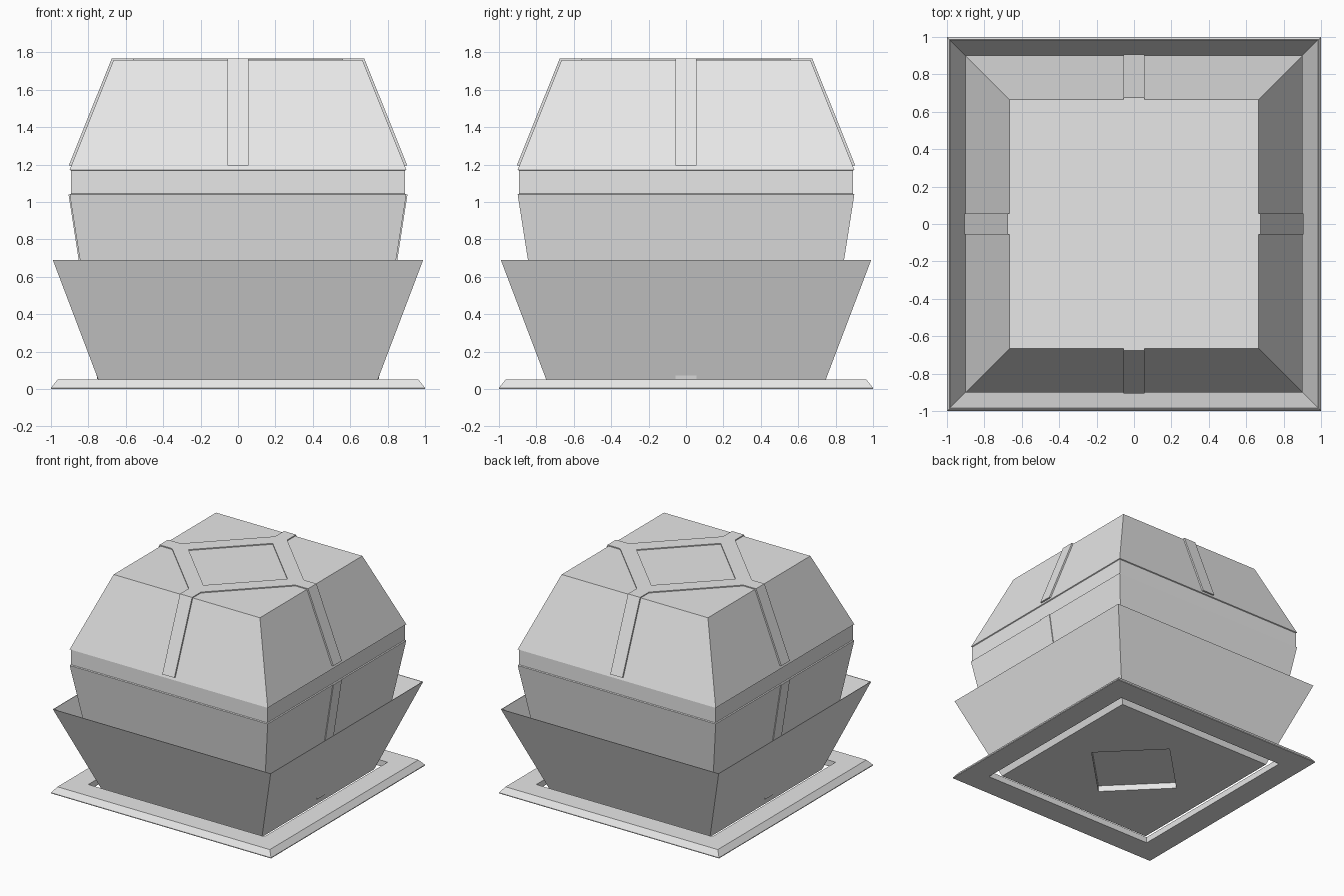
import bpy
import bmesh
from math import pi
from mathutils import Matrix, Vector

if "Cube" in bpy.data.objects:
    bpy.data.objects.remove(bpy.data.objects["Cube"])

grey = bpy.data.materials.new("plain grey")
grey.diffuse_color = (0.8, 0.8, 0.8, 1)
grey.use_nodes = True
grey.node_tree.nodes["Principled BSDF"].inputs["Base Color"].default_value = grey.diffuse_color


def finish(bm, name):
    bmesh.ops.remove_doubles(bm, verts=bm.verts, dist=0.0005)
    bmesh.ops.recalc_face_normals(bm, faces=bm.faces)
    mesh = bpy.data.meshes.new(name)
    bm.to_mesh(mesh)
    bm.free()
    mesh.materials.append(grey)
    obj = bpy.data.objects.new(name, mesh)
    bpy.context.collection.objects.link(obj)
    return obj


def square_loft(name, profile, closed=False, cap_bottom=False, cap_top=False):
    """Stack of square rings, each given as (half width, height)."""
    bm = bmesh.new()
    corners = ((-1, -1), (1, -1), (1, 1), (-1, 1))
    rings = [[bm.verts.new((h * x, h * y, z)) for x, y in corners]
             for h, z in profile]
    pairs = list(zip(rings, rings[1:]))
    if closed:
        pairs.append((rings[-1], rings[0]))
    for a, b in pairs:
        for i in range(4):
            j = (i + 1) % 4
            bm.faces.new((a[i], a[j], b[j], b[i]))
    if cap_bottom:
        bm.faces.new(rings[0][::-1])
    if cap_top:
        bm.faces.new(rings[-1])
    return finish(bm, name)


def quarter_plate(name, outline, z0, z1):
    """Outline of one quarter, turned four times, welded and thickened."""
    bm = bmesh.new()
    for k in range(4):
        turn = Matrix.Rotation(k * pi / 2, 3, 'Z')
        bm.faces.new([bm.verts.new(turn @ Vector((x, y, z0)))
                      for x, y in outline])
    bmesh.ops.remove_doubles(bm, verts=bm.verts, dist=0.0005)
    up = bmesh.ops.extrude_face_region(bm, geom=bm.faces[:],
                                       use_keep_orig=True)
    moved = [v for v in up["geom"] if isinstance(v, bmesh.types.BMVert)]
    bmesh.ops.translate(bm, verts=moved, vec=(0, 0, z1 - z0))
    return finish(bm, name)


def rib(name, profile, angle, half=0.055):
    """Raised strip: (radius, height) profile with a width, turned about z."""
    bm = bmesh.new()
    turn = Matrix.Rotation(angle, 3, 'Z')
    a, b = ([bm.verts.new(turn @ Vector((r, s * half, z))) for r, z in profile]
            for s in (-1, 1))
    bm.faces.new(a)
    bm.faces.new(b[::-1])
    n = len(profile)
    for i in range(n):
        j = (i + 1) % n
        bm.faces.new((a[i], b[i], b[j], a[j]))
    return finish(bm, name)


# Open base frame with a chamfered rim
square_loft("base_frame",
            [(0.8, 0), (1.0, 0), (1.0, 0.006), (0.965, 0.05), (0.8, 0.05)],
            closed=True)

# Flared lower shell, open V gap, middle walls, recessed band and roof
square_loft("body",
            [(0.728, 0), (0.99, 0.69), (0.985, 0.69), (0.746, 0.06),
             (0.90, 1.04), (0.893, 1.045), (0.893, 1.168), (0.90, 1.172),
             (0.665, 1.76)], cap_top=True)

# Underside with a diamond recess
D = 0.43
H = 0.728
quarter_plate("underside", [(D, 0), (H, 0), (H, H), (0, H), (0, D)], 0, 0.05)
quarter_plate("recess_ceiling", [(0, 0), (D + .02, 0), (0, D + .02)],
              0.05, 0.06)

# Diamond frame with four arms on the roof
quarter_plate("roof_frame",
              [(0.45, 0), (0.675, 0), (0.675, 0.055), (0.56, 0.055),
               (0.055, 0.56), (0.055, 0.675), (0, 0.675), (0, 0.45)],
              1.745, 1.768)

# Sloping ribs on every roof side, lower ribs on the two x sides
for k in range(4):
    rib("roof_rib", [(0.86, 1.195), (0.905, 1.195), (0.675, 1.768),
                     (0.64, 1.768)], k * pi / 2)
for k in range(2):
    rib("wall_rib", [(0.72, 0.055), (0.753, 0.055), (0.906, 1.04),
                     (0.87, 1.04)], k * pi)
